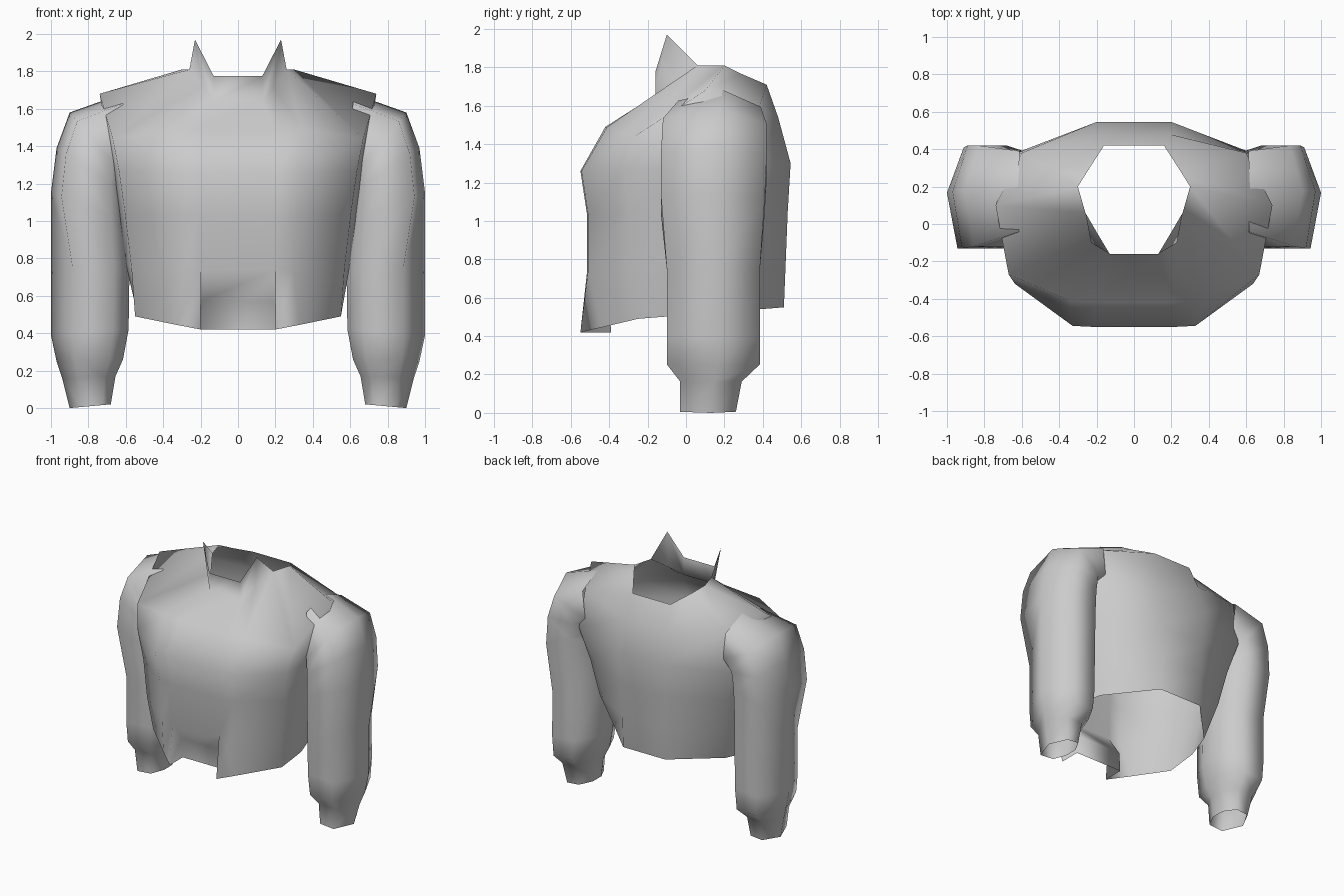
import bpy
import bmesh
from mathutils import Vector

cube = bpy.data.objects.get("Cube")
if cube:
    bpy.data.objects.remove(cube, do_unlink=True)

cloth = bpy.data.materials.new("grey_cloth")
cloth.use_nodes = True
GREY = (0.6, 0.6, 0.6, 1)
cloth.diffuse_color = GREY
cloth.node_tree.nodes["Principled BSDF"].inputs["Base Color"].default_value = GREY


def finish(bm, name):
    bmesh.ops.recalc_face_normals(bm, faces=bm.faces)
    mesh = bpy.data.meshes.new(name)
    bm.to_mesh(mesh)
    bm.free()
    mesh.materials.append(cloth)
    mesh.shade_smooth()
    obj = bpy.data.objects.new(name, mesh)
    bpy.context.collection.objects.link(obj)
    return obj


def add_ring(bm, points):
    return [bm.verts.new(p) for p in points]


def bridge(bm, low, high, skip=()):
    n = len(low)
    for i in range(n):
        if i not in skip:
            j = (i + 1) % n
            bm.faces.new((low[i], low[j], high[j], high[i]))


def mirrored(half):
    # left half runs front to back, right half returns to the front
    return list(half) + [(-x, y, z) for x, y, z in reversed(half)]


# Jacket body: front y, back y, half width, front z, back z, back corner flare
LEVELS = [
    (-.515, .52, .6, .74, .8, .88),
    (-.515, .53, .635, 1.03, 1.05, .92),
    (-.55, .545, .67, 1.26, 1.3, .98),
]


def body_level(front, back, width, z_front, z_back, flare):
    outline = [(.33, -1), (.49, -.99), (.95, -.58), (1, 0),
               (flare, flare - .3), (.3, 1)]
    half = []
    for u, v in outline:
        t = (v + 1) / 2
        half.append((u * width, front + (back - front) * t,
                     z_front + (z_back - z_front) * t))
    return mirrored(half)


HEM = [(.2, -.55, .42), (.33, -.44, .445), (.55, -.25, .49),
       (.54, 0, .51), (.48, .2, .525), (.18, .51, .55)]
SHOULDER = [(.2, -.42, 1.49), (.34, -.41, 1.49), (.67, -.27, 1.44),
            (.74, .1, 1.68), (.6, .38, 1.59), (.19, .48, 1.54)]
NECK = [(.13, -.16, 1.64), (.19, -.06, 1.72), (.26, .06, 1.81),
        (.3, .2, 1.81), (.25, .28, 1.77), (.16, .42, 1.71)]

bm = bmesh.new()
rings = [add_ring(bm, mirrored(HEM))]
rings += [add_ring(bm, body_level(*level)) for level in LEVELS]
rings.append(add_ring(bm, mirrored(SHOULDER)))
rings.append(add_ring(bm, mirrored(NECK)))
front_gap = len(rings[0]) - 1
for i in range(len(rings) - 1):
    bridge(bm, rings[i], rings[i + 1], (front_gap,) if i == 0 else ())

# Recessed hem panel: set back between two side gussets
hem, waist, neck = rings[0], rings[1], rings[-1]
middle = [bm.verts.new((s * .2, -.4, .57)) for s in (1, -1)]
bottom = [bm.verts.new((s * .2, -.39, .42)) for s in (1, -1)]
bm.faces.new((middle[1], middle[0], waist[0], waist[-1]))
bm.faces.new((bottom[1], bottom[0], middle[0], middle[1]))
for k, end in enumerate((0, -1)):
    bm.faces.new((waist[end], middle[k], hem[end]))
    bm.faces.new((middle[k], bottom[k], hem[end]))

# Collar: upright front band rising to a point on each side
band = [bm.verts.new((s * .13, -.16, 1.775)) for s in (1, -1)]
tips = [bm.verts.new((s * .23, -.1, 1.97)) for s in (1, -1)]
bm.faces.new((neck[-1], neck[0], band[0], band[1]))
for k, (a, b, c) in enumerate(((0, 1, 2), (-1, -2, -3))):
    bm.faces.new((neck[a], neck[b], tips[k], band[k]))
    bm.faces.new((neck[b], neck[c], tips[k]))
finish(bm, "jacket_body")

# Sleeves: inner x, inner z, outer x, outer z, front y, back y
SLEEVE = [
    (.68, .02, .9, 0, -.03, .26),
    (.655, .17, .94, .16, -.03, .29),
    (.615, .26, .97, .25, -.1, .385),
    (.585, .42, 1, .39, -.1, .385),
    (.58, .75, 1, .75, -.1, .385),
    (.6, 1, 1, 1.15, -.13, .41),
    (.61, 1.15, .97, 1.39, -.13, .42),
    (.61, 1.25, .9, 1.58, -.12, .42),
    (.58, 1.3, .62, 1.68, -.04, .39),
]
ELBOW = 5


def section(front_corner, back_corner):
    return [(1, .1), (back_corner, 1), (-.5, 1), (-1, .35),
            (-1, -.35), (-.6, -1), (front_corner, -1)]


def sleeve(name, side):
    bm = bmesh.new()
    loops = []
    for i, (xi, zi, xo, zo, front, back) in enumerate(SLEEVE):
        inner, outer = Vector((xi, front, zi)), Vector((xo, front, zo))
        # the forearm is rounder than the upper arm
        outline = section(.45, .4) if i < ELBOW else section(.72, .55)
        points = []
        for u, v in outline:
            p = inner.lerp(outer, (u + 1) / 2)
            p.y = front + (back - front) * (v + 1) / 2
            p.x *= side
            points.append(p)
        loops.append(add_ring(bm, points))
    for low, high in zip(loops, loops[1:]):
        bridge(bm, low, high)
    finish(bm, name)


sleeve("left_sleeve", 1)
sleeve("right_sleeve", -1)
